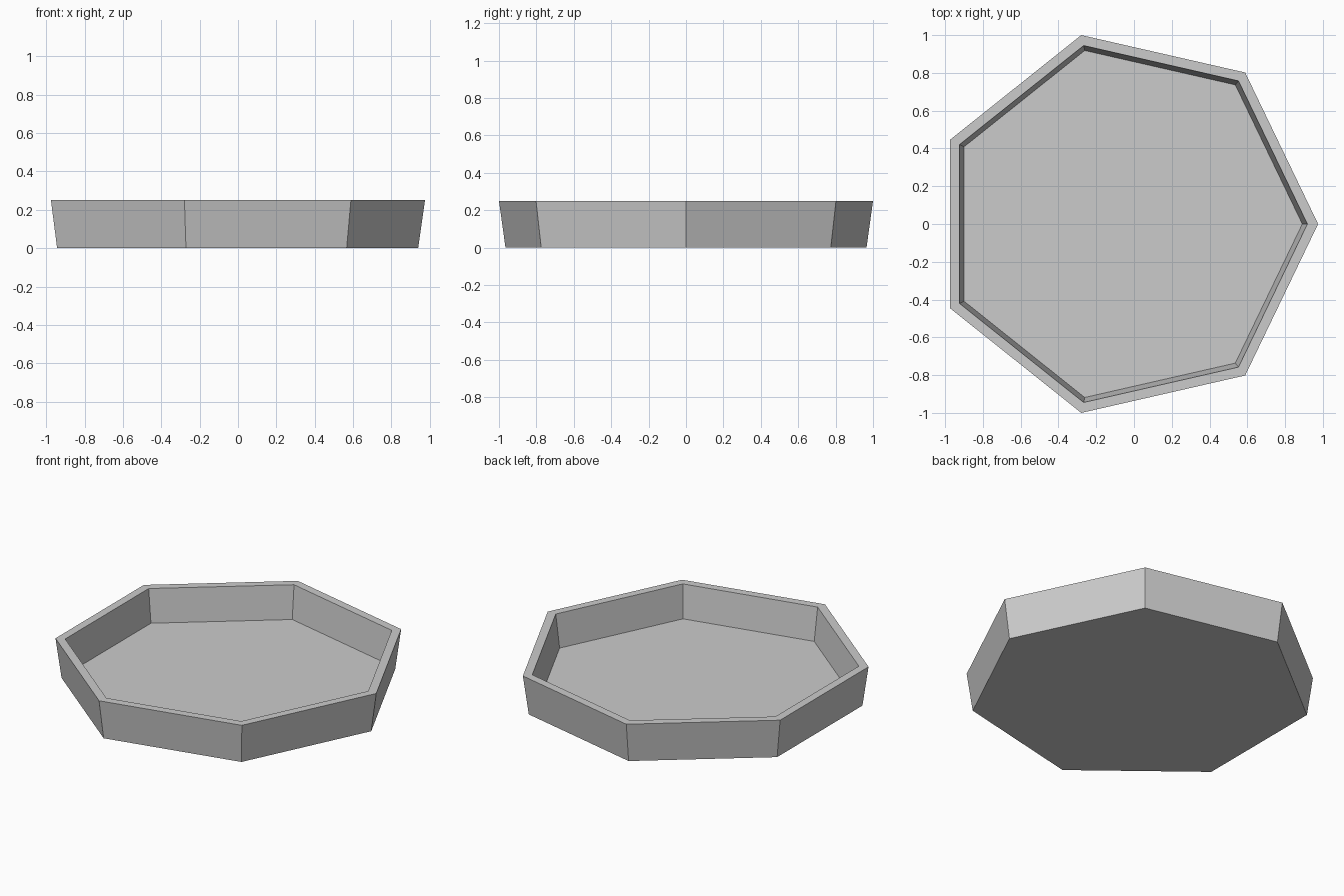
import bpy, bmesh, math

cube = bpy.data.objects.get("Cube")
if cube:
    bpy.data.objects.remove(cube, do_unlink=True)

SIDES = 7
CENTRE_X = -0.051  # balances the odd-sided outline about x = 0

# Single matte grey
grey = bpy.data.materials.new("light_grey")
grey.use_nodes = True
colour = (0.6, 0.6, 0.6, 1)
grey.diffuse_color = colour
grey.node_tree.nodes["Principled BSDF"].inputs["Base Color"].default_value = colour

# Tray section as (radius, height): foot, outer rim, inner rim, floor
profile = [(0.99, 0), (1.0257, 0.25), (0.969, 0.25), (0.942, 0.04)]

bm = bmesh.new()
rings = []
for radius, z in profile:
    angles = [math.tau * i / SIDES for i in range(SIDES)]
    rings.append([bm.verts.new((radius * math.cos(a) + CENTRE_X,
                                radius * math.sin(a), z)) for a in angles])

# Walls and rim
for low, high in zip(rings, rings[1:]):
    for i in range(SIDES):
        j = (i + 1) % SIDES
        bm.faces.new((low[i], low[j], high[j], high[i]))

# Underside and inner floor
bm.faces.new(rings[0][::-1])
bm.faces.new(rings[-1])
bmesh.ops.recalc_face_normals(bm, faces=bm.faces)

mesh = bpy.data.meshes.new("heptagonal_tray")
bm.to_mesh(mesh)
bm.free()
mesh.materials.append(grey)
tray = bpy.data.objects.new("heptagonal_tray", mesh)
bpy.context.collection.objects.link(tray)
